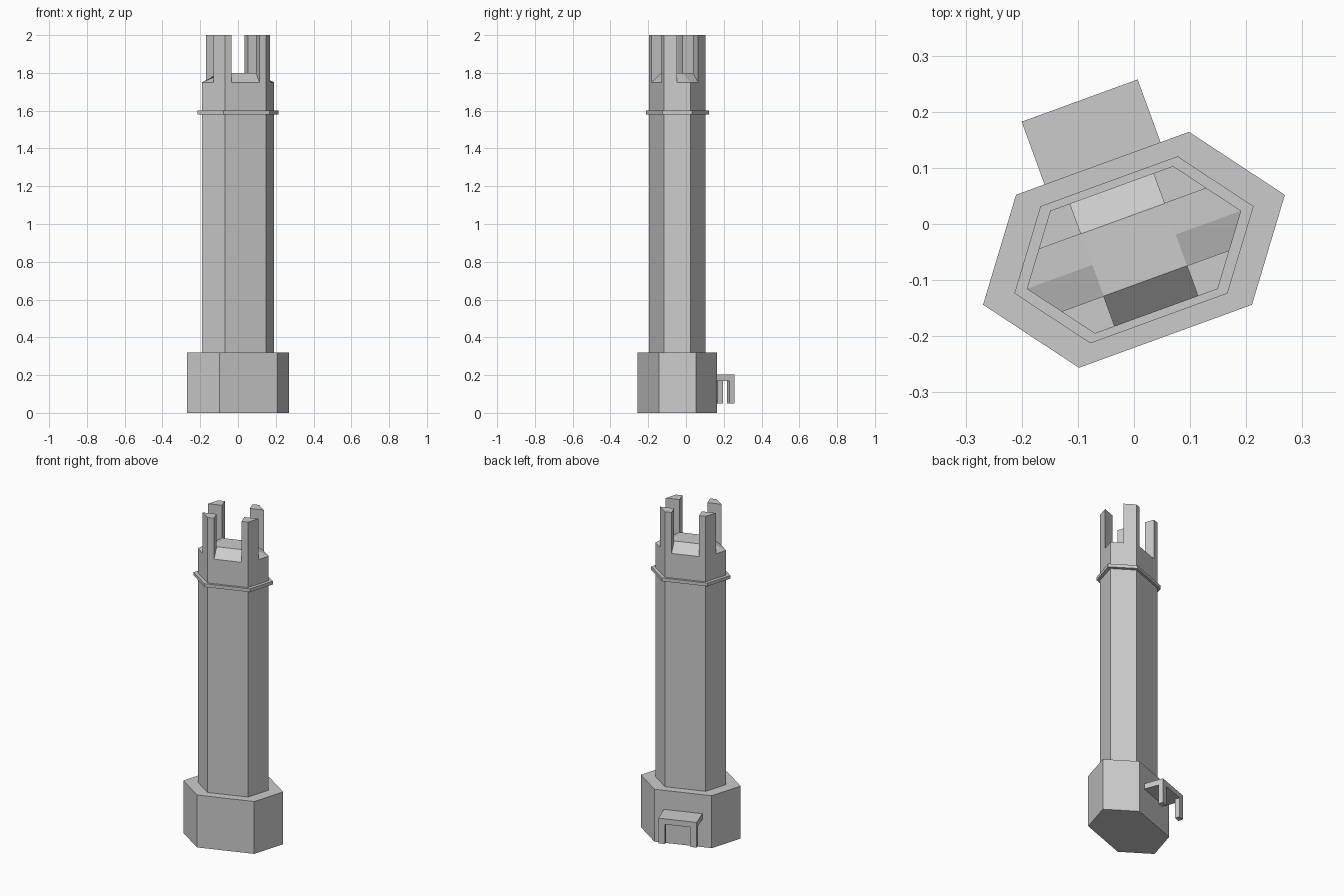
import bpy, bmesh, math
from mathutils import Matrix

if "Cube" in bpy.data.objects:
    bpy.data.objects.remove(bpy.data.objects["Cube"])

# The whole tower is turned 20 degrees and shifted so the porch balances it
PLACE = Matrix.Translation((0, -0.046, 0)) @ Matrix.Rotation(math.radians(20), 4, 'Z')
TIP = 1.745            # stretched hexagon: side tip distance / half depth
R = 0.1165             # shaft half depth
IX, IY = 0.079, 0.059  # inner corner of the corner posts


def make(name, verts, faces):
    bm = bmesh.new()
    vs = [bm.verts.new(v) for v in verts]
    for f in faces:
        bm.faces.new([vs[i] for i in f])
    bmesh.ops.recalc_face_normals(bm, faces=bm.faces)
    me = bpy.data.meshes.new(name)
    bm.to_mesh(me)
    bm.free()
    ob = bpy.data.objects.new(name, me)
    bpy.context.collection.objects.link(ob)
    ob.matrix_world = PLACE
    return ob


def hexagon(r):
    return [(TIP * r, 0), (r, r), (-r, r), (-TIP * r, 0), (-r, -r), (r, -r)]


def loft(name, rings, bottom=False, top=False):
    """Join a stack of (outline, z) rings with side faces."""
    n = len(rings[0][0])
    verts = [(x, y, z) for outline, z in rings for x, y in outline]
    faces = [(k * n + i, k * n + (i + 1) % n, (k + 1) * n + (i + 1) % n, (k + 1) * n + i)
             for k in range(len(rings) - 1) for i in range(n)]
    if bottom:
        faces.append(tuple(reversed(range(n))))
    if top:
        faces.append(tuple(range(len(verts) - n, len(verts))))
    return make(name, verts, faces)


def rect(x0, x1, y0, y1):
    return [(x0, y0), (x1, y0), (x1, y1), (x0, y1)]


# Base, shaft and collar
loft("base", [(hexagon(0.164), 0), (hexagon(0.164), 0.32), (hexagon(R), 0.32)], bottom=True)
loft("shaft", [(hexagon(R), 0.32), (hexagon(R), 1.75)])
loft("collar", [(hexagon(R), 1.58), (hexagon(0.130), 1.58),
                (hexagon(0.130), 1.60), (hexagon(R), 1.60)])

# Roof: raised flat centre with slopes down to the rim between the posts
EX = R * TIP - (TIP - 1) * IY     # rim position beside the end tips
low, high = 1.75, 1.80
verts = [(IX, -IY, high), (IX, 0, high), (IX, IY, high),
         (-IX, IY, high), (-IX, 0, high), (-IX, -IY, high),
         (EX, -IY, low), (R * TIP, 0, low), (EX, IY, low),
         (-EX, IY, low), (-R * TIP, 0, low), (-EX, -IY, low),
         (IX, R, low), (-IX, R, low), (-IX, -R, low), (IX, -R, low)]
make("roof", verts, [(0, 1, 2, 3, 4, 5), (0, 6, 7, 1), (1, 7, 8, 2), (3, 9, 10, 4),
                     (4, 10, 11, 5), (2, 12, 13, 3), (5, 14, 15, 0)])

# Four corner posts
for sx in (-1, 1):
    for sy in (-1, 1):
        post = [(sx * x, sy * y) for x, y in ((IX, IY), (EX, IY), (R, R), (IX, R))]
        loft("corner_post", [(post, 1.75), (post, 2.0)], top=True)

# Porch canopy on the back with two legs
canopy = rect(-0.11, 0.11, 0.164, 0.283)
loft("porch_canopy", [(canopy, 0.17), (canopy, 0.204)], bottom=True, top=True)
for s in (-1, 1):
    leg = rect(s * 0.073, s * 0.11, 0.254, 0.283)
    loft("porch_leg", [(leg, 0.05), (leg, 0.17)], bottom=True)
